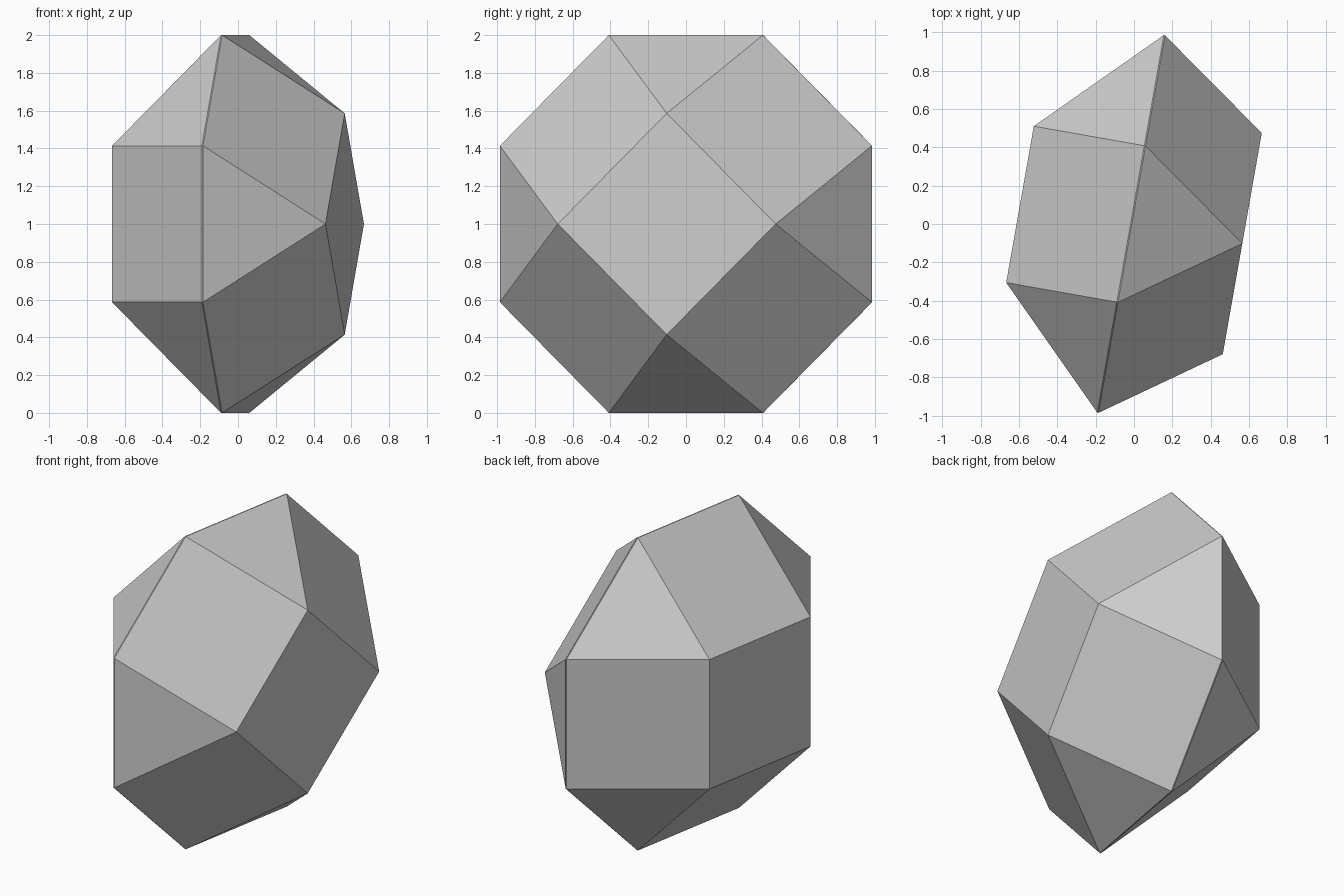
import bpy
import bmesh
from math import cos, sin, radians, sqrt
from mathutils import Matrix

cube = bpy.data.objects.get("Cube")
if cube:
    bpy.data.objects.remove(cube, do_unlink=True)

APOTHEM = 1.0                                # half height of the octagonal waist
EDGE = 2 * APOTHEM / (1 + sqrt(2))           # every edge has this length
R_OCT = APOTHEM / cos(radians(22.5))         # waist corner radius
R_SQ = EDGE / sqrt(2)                        # cap corner radius; also the cap height
BAND = 0.006                                 # thin seam between the halves

bm = bmesh.new()


def ring(x, radius, start, count):
    """Corners of a regular polygon facing along x."""
    angles = [radians(start + 360 * i / count) for i in range(count)]
    return [bm.verts.new((x, radius * cos(a), radius * sin(a))) for a in angles]


def cupola(side, turn):
    """Half of the stone: an octagon rising to a square cap turned by an angle."""
    octagon = ring(side * BAND / 2, R_OCT, 22.5, 8)
    square = ring(side * (BAND / 2 + R_SQ), R_SQ, turn, 4)
    first = round((turn - 45) / 45)          # waist corner just before a cap corner
    bm.faces.new(square)
    for i in range(4):
        a, b, c = (octagon[(first + 2 * i + k) % 8] for k in range(3))
        bm.faces.new((square[i], a, b))
        bm.faces.new((square[i], b, c, square[(i + 1) % 4]))
    return octagon


# Two halves, the second turned an eighth, joined by the seam
right_waist = cupola(-1, 45)
left_waist = cupola(1, 0)
for i in range(8):
    j = (i + 1) % 8
    bm.faces.new((right_waist[i], right_waist[j], left_waist[j], left_waist[i]))
bmesh.ops.recalc_face_normals(bm, faces=bm.faces)

# Turn about the vertical, then centre and stand on the ground
bm.transform(Matrix.Rotation(radians(-10), 4, "Z"))
mid_x = (min(v.co.x for v in bm.verts) + max(v.co.x for v in bm.verts)) / 2
bm.transform(Matrix.Translation((-mid_x, 0, APOTHEM)))

mesh = bpy.data.meshes.new("faceted_stone")
bm.to_mesh(mesh)
bm.free()
stone = bpy.data.objects.new("faceted_stone", mesh)
bpy.context.collection.objects.link(stone)

# Plain grey
grey = bpy.data.materials.new("light_grey")
grey.use_nodes = True
colour = (0.6, 0.6, 0.6, 1)
grey.diffuse_color = colour
grey.node_tree.nodes["Principled BSDF"].inputs["Base Color"].default_value = colour
mesh.materials.append(grey)
